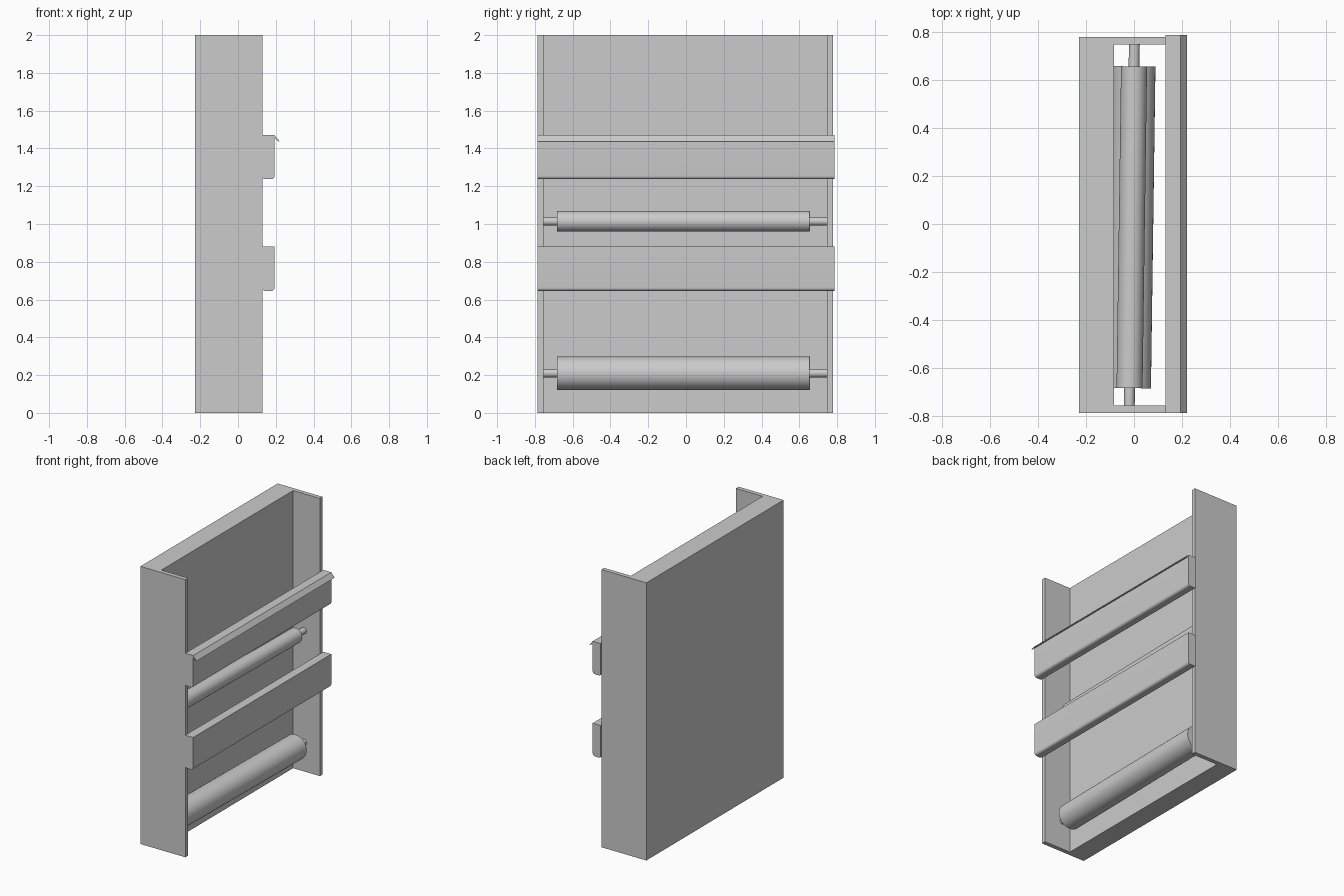
import bpy
import bmesh
import math

if "Cube" in bpy.data.objects:
    bpy.data.objects.remove(bpy.data.objects["Cube"])

Y0, Y1 = -0.785, 0.777      # cabinet ends
X_BACK, X_SLAB, X_FRONT = -0.228, -0.083, 0.13


def finish(bm, name, smooth=False):
    bmesh.ops.recalc_face_normals(bm, faces=bm.faces)
    mesh = bpy.data.meshes.new(name)
    bm.to_mesh(mesh)
    bm.free()
    obj = bpy.data.objects.new(name, mesh)
    bpy.context.collection.objects.link(obj)
    if smooth:
        bpy.context.view_layer.objects.active = obj
        obj.select_set(True)
        bpy.ops.object.shade_smooth_by_angle(angle=math.radians(35))
        obj.select_set(False)
    return obj


def extrude(name, pts, axis, a, b, smooth=False):
    """Extrude a closed profile along y (x,z points) or z (x,y points)."""
    bm = bmesh.new()
    place = (lambda p: (p[0], a, p[1])) if axis == 'y' else (lambda p: (p[0], p[1], a))
    face = bm.faces.new([bm.verts.new(place(p)) for p in pts])
    new = bmesh.ops.extrude_face_region(bm, geom=[face])['geom']
    step = (0, b - a, 0) if axis == 'y' else (0, 0, b - a)
    bmesh.ops.translate(bm, vec=step, verts=[g for g in new if isinstance(g, bmesh.types.BMVert)])
    return finish(bm, name, smooth)


# Back slab with two side panels, as one U-shaped profile
extrude("frame", [(X_BACK, Y0), (X_FRONT, Y0), (X_FRONT, Y0 + 0.031), (X_SLAB, Y0 + 0.031),
                  (X_SLAB, Y1 - 0.031), (X_FRONT, Y1 - 0.031), (X_FRONT, Y1), (X_BACK, Y1)],
        'z', 0, 2)


# Cross bars with a rounded lower front edge
def cross_bar(name, z0, z1):
    r, x1 = 0.018, 0.193
    arc = [(x1 - r + r * math.cos(t), z0 + r + r * math.sin(t))
           for t in (-math.pi / 2 + i * math.pi / 12 for i in range(7))]
    extrude(name, [(X_FRONT, z1), (X_FRONT, z0 + 0.006), (X_FRONT + 0.014, z0)]
            + arc + [(x1, z1)], 'y', -0.786, 0.786, True)


cross_bar("lower_bar", 0.645, 0.88)
cross_bar("upper_bar", 1.237, 1.47)

# Thin slanted lip along the top of the upper bar
extrude("drip_lip", [(0.19, 1.47), (0.193, 1.47), (0.22, 1.438), (0.216, 1.436), (0.19, 1.458)],
        'y', -0.786, 0.786)


# Slightly skewed rollers on thin axles: a stepped profile spun about its length
def roller(name, z, radius):
    steps = [(-0.76, 0.0225), (-0.682, 0.0225), (-0.682, radius),
             (0.655, radius), (0.655, 0.0225), (0.752, 0.0225)]
    n = 40
    bm = bmesh.new()
    rings = [[bm.verts.new((r * math.cos(k * math.tau / n), y, r * math.sin(k * math.tau / n)))
              for k in range(n)] for y, r in steps]
    for a, b in zip(rings, rings[1:]):
        for k in range(n):
            bm.faces.new((a[k], a[(k + 1) % n], b[(k + 1) % n], b[k]))
    bm.faces.new(rings[0])
    bm.faces.new(rings[-1])
    obj = finish(bm, name, True)
    obj.location = (-0.009, 0, z)
    obj.rotation_euler.z = -0.014


roller("upper_roller", 1.014, 0.054)
roller("lower_roller", 0.21, 0.089)
